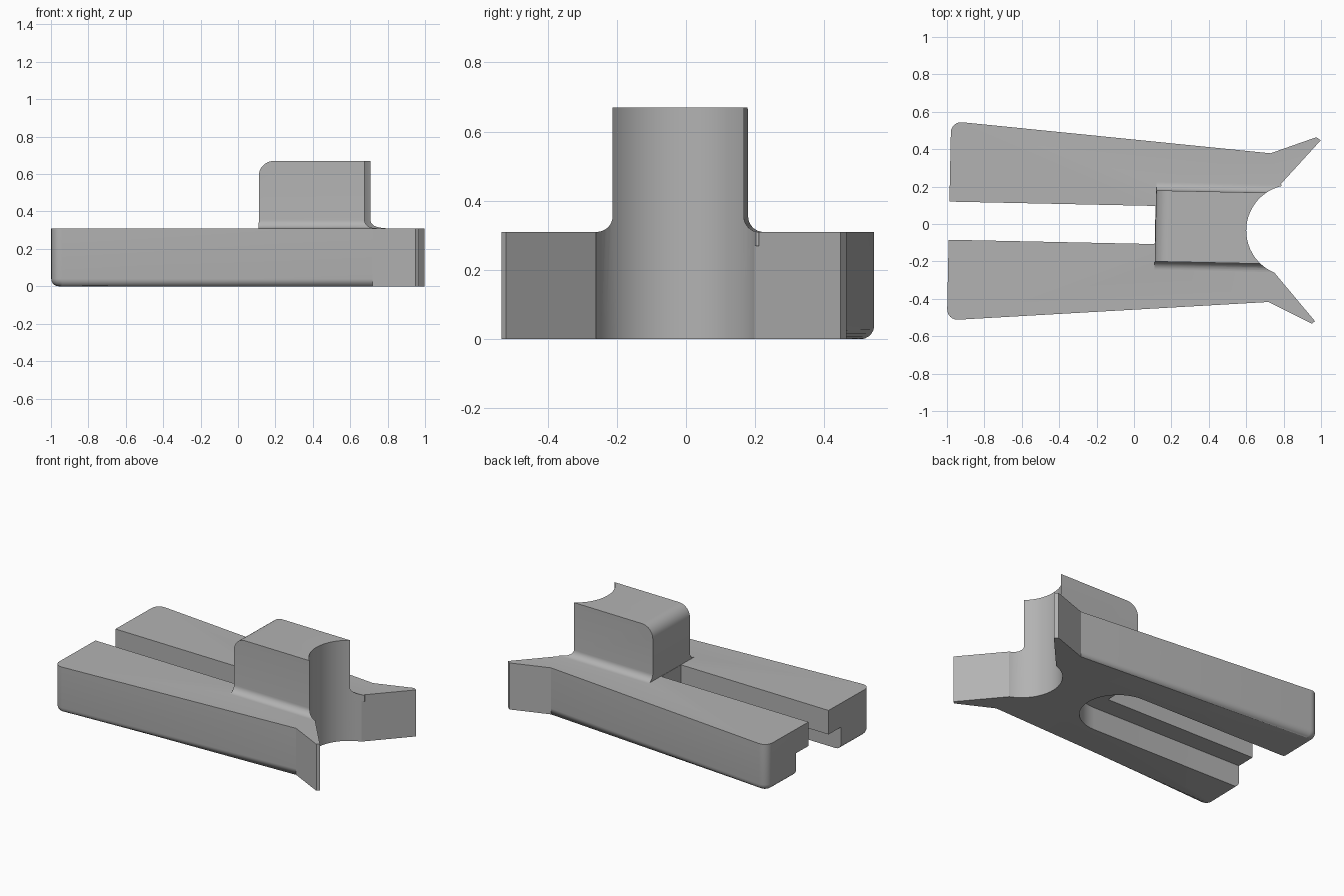
import bpy, bmesh
from math import sin, cos, pi, radians

old = bpy.data.objects.get("Cube")
if old:
    bpy.data.objects.remove(old, do_unlink=True)

grey = bpy.data.materials.new("plain_grey")
grey.use_nodes = True
colour = (0.45, 0.45, 0.45, 1)
grey.diffuse_color = colour
grey.node_tree.nodes["Principled BSDF"].inputs["Base Color"].default_value = colour
TILT = radians(-1.2)  # slight twist shared by the block and slots


def arc(cx, cy, r, start, end, steps):
    angles = [radians(start + (end - start) * i / steps) for i in range(steps + 1)]
    return [(cx + r * cos(a), cy + r * sin(a)) for a in angles]


def prism(name, outline, low, high, axis="Z"):
    """Extrude a closed outline along z, x or y."""
    place = {"Z": lambda u, v, w: (u, v, w),
             "X": lambda u, v, w: (w, u, v),
             "Y": lambda u, v, w: (u, w, v)}[axis]
    bm = bmesh.new()
    face = bm.faces.new([bm.verts.new(place(u, v, low)) for u, v in outline])
    top = bmesh.ops.extrude_face_region(bm, geom=[face])["geom"]
    shift = [b - a for a, b in zip(place(0, 0, low), place(0, 0, high))]
    bmesh.ops.translate(bm, vec=shift,
                        verts=[g for g in top if isinstance(g, bmesh.types.BMVert)])
    bmesh.ops.recalc_face_normals(bm, faces=bm.faces)
    mesh = bpy.data.meshes.new(name)
    bm.to_mesh(mesh)
    bm.free()
    mesh.materials.append(grey)
    obj = bpy.data.objects.new(name, mesh)
    bpy.context.collection.objects.link(obj)
    return obj


def bevel(obj, rule, width, segments):
    bm = bmesh.new()
    bm.from_mesh(obj.data)
    edges = [e for e in bm.edges if rule(e.verts[0].co, e.verts[1].co)]
    bmesh.ops.bevel(bm, geom=edges, offset=width, segments=segments,
                    profile=0.5, affect="EDGES", clamp_overlap=False)
    bm.to_mesh(obj.data)
    bm.free()


def combine(target, tool, operation):
    mod = target.modifiers.new(operation.lower(), "BOOLEAN")
    mod.operation, mod.object, mod.solver = operation, tool, "EXACT"
    bpy.context.view_layer.update()
    bpy.context.view_layer.objects.active = target
    bpy.ops.object.modifier_apply(modifier=mod.name)
    bpy.data.objects.remove(tool, do_unlink=True)


# Forked base plate with flared wings
body = prism("forked_body", [
    (-1.0, -0.515), (0.72, -0.417), (0.95, -0.533), (0.968, -0.52),
    (0.752, -0.262), (0.77, 0.197), (0.998, 0.447), (0.975, 0.464),
    (0.73, 0.378), (-0.978, 0.55)], 0, 0.31)
# Rounded free corners, then rounded lower rim
bevel(body, lambda a, b: max(a.x, b.x) < -0.9 and abs(a.z - b.z) > 0.1, 0.06, 6)
bevel(body, lambda a, b: max(a.z, b.z) < 0.01 and a.x + b.x < 1
      and max(a.x, b.x) < 0.74, 0.04, 5)

# Raised block with flared fillets at its foot
half, r, z0, z1 = 0.19, 0.045, 0.31, 0.67
side = arc(half + r, z0 + r, r, 270, 180, 8)
profile = [(half + r, 0.27)] + side + [(half, z1)]
profile += [(-u, v) for u, v in reversed(profile)]
block = prism("raised_block", profile, 0.115, 0.785, "X")
bevel(block, lambda a, b: min(a.z, b.z) > 0.66 and max(a.x, b.x) < 0.2, 0.08, 8)
block.location.y = -0.008
block.rotation_euler.z = TILT
combine(body, block, "UNION")

# Concave saddle through the block and base
saddle = prism("saddle_cutter", arc(0.844, -0.035, 0.244, 0, 354, 59), -0.2, 1)
combine(body, saddle, "DIFFERENCE")

# Narrow upper slot and wide round-ended lower slot
upper = prism("upper_slot_cutter",
              [(-1.3, -0.102), (0.113, -0.102), (0.113, 0.102), (-1.3, 0.102)], -0.2, 0.4)
lower = prism("lower_slot_cutter",
              [(-1.3, -0.23)] + arc(0.12, 0, 0.23, -90, 90, 24) + [(-1.3, 0.23)], -0.2, 0.15)
for slot in (upper, lower):
    slot.location.y = -0.003
    slot.rotation_euler.z = TILT
    combine(body, slot, "DIFFERENCE")

# Smooth the fillets, keep the hard edges
bpy.ops.object.select_all(action="DESELECT")
body.select_set(True)
bpy.context.view_layer.objects.active = body
bpy.ops.object.shade_smooth_by_angle(angle=radians(25))
